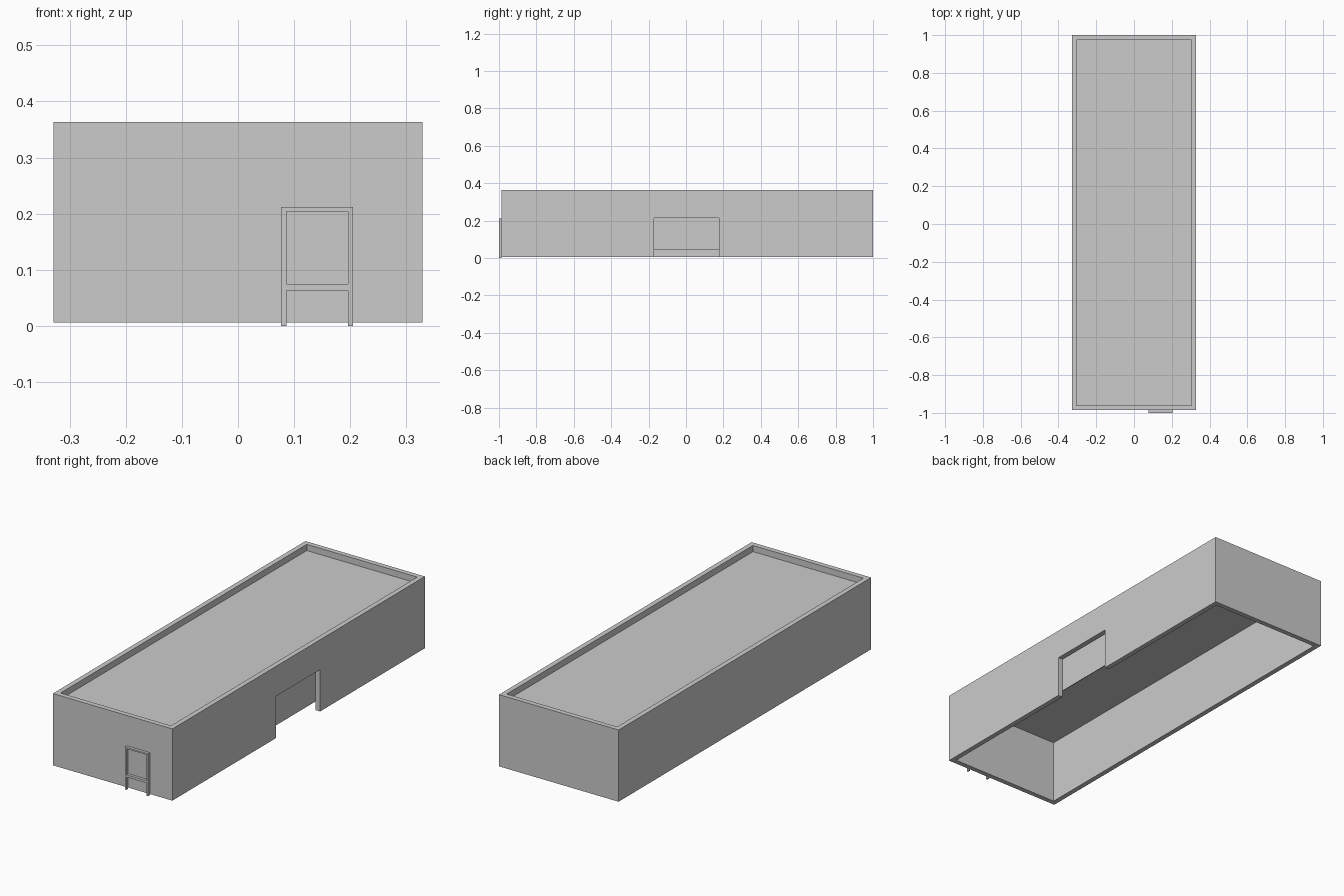
import bpy

if "Cube" in bpy.data.objects:
    bpy.data.objects.remove(bpy.data.objects["Cube"])


def box(name, x, y, z):
    """Box from (min, max) ranges on each axis."""
    xs, ys, zs = x, y, z
    verts = [(a, b, c) for c in zs for b in ys for a in xs]
    faces = [(0, 2, 3, 1), (4, 5, 7, 6), (0, 1, 5, 4),
             (2, 6, 7, 3), (0, 4, 6, 2), (1, 3, 7, 5)]
    mesh = bpy.data.meshes.new(name)
    mesh.from_pydata(verts, [], faces)
    obj = bpy.data.objects.new(name, mesh)
    bpy.context.collection.objects.link(obj)
    return obj


def cut(target, cutter):
    """Subtract the cutter, apply, and remove it."""
    cutter.hide_render = True
    mod = target.modifiers.new("cut", 'BOOLEAN')
    mod.operation = 'DIFFERENCE'
    mod.solver = 'EXACT'
    mod.object = cutter
    bpy.context.view_layer.objects.active = target
    bpy.ops.object.modifier_apply(modifier=mod.name)
    bpy.data.objects.remove(cutter)


# Outer walls, open at top and bottom, with a loading doorway on the right
HX, Y0, Y1, Z0, Z1, T = 0.329, -0.986, 1.0, 0.006, 0.363, 0.025
walls = box("walls", (-HX, HX), (Y0, Y1), (Z0, Z1))
cut(walls, box("cavity", (-HX + T, HX - T), (Y0 + T, Y1 - T), (-0.1, 0.5)))
cut(walls, box("doorway", (HX - 2 * T, HX + 0.1), (-0.17, 0.176), (-0.1, 0.214)))

# Flat roof sunk behind the parapet
box("roof", (-HX + T, HX - T), (Y0 + T, Y1 - T), (0.328, 0.332))

# Sliding door panel just inside the right wall
box("sliding_door", (0.295, 0.299), (-0.95, 0.34), (0.045, 0.329))

# Front door frame: two posts and two rails between them
FY = (-1.0, Y0)
for name, x in (("left", (0.077, 0.086)), ("right", (0.196, 0.205))):
    box("door_post_" + name, x, FY, (0.0, 0.212))
for name, z in (("top", (0.204, 0.212)), ("middle", (0.063, 0.075))):
    box("door_rail_" + name, (0.086, 0.196), FY, z)
